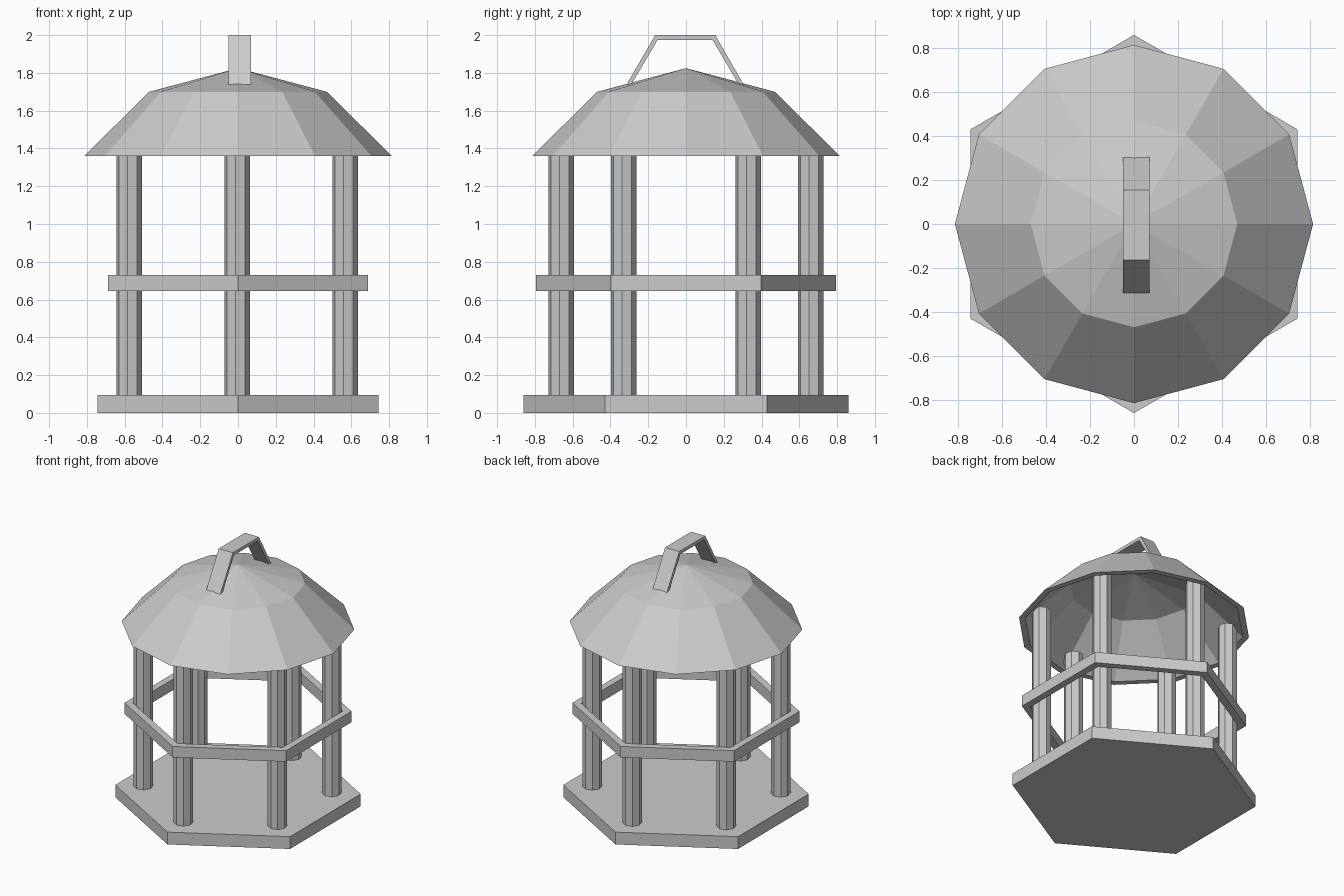
import bpy, bmesh, math

cube = bpy.data.objects.get("Cube")
if cube:
    bpy.data.objects.remove(cube, do_unlink=True)

grey = bpy.data.materials.new("plain grey")
grey.use_nodes = True
colour = (0.6, 0.6, 0.6, 1)
grey.diffuse_color = colour
grey.node_tree.nodes["Principled BSDF"].inputs["Base Color"].default_value = colour


def finish(name, bm):
    bmesh.ops.remove_doubles(bm, verts=bm.verts, dist=1e-5)
    bmesh.ops.recalc_face_normals(bm, faces=bm.faces)
    mesh = bpy.data.meshes.new(name)
    bm.to_mesh(mesh)
    bm.free()
    mesh.materials.append(grey)
    obj = bpy.data.objects.new(name, mesh)
    bpy.context.collection.objects.link(obj)
    return obj


def lathe(name, profile, sides, turn=0, centre=(0, 0), closed=False):
    """Sweep (radius, height) points around a vertical axis with flat sides."""
    bm = bmesh.new()
    rings = []
    for r, z in profile:
        angles = [turn + math.tau * i / sides for i in range(sides)]
        rings.append([bm.verts.new((centre[0] + r * math.cos(a),
                                    centre[1] + r * math.sin(a), z)) for a in angles])
    pairs = list(zip(rings, rings[1:]))
    if closed:
        pairs.append((rings[-1], rings[0]))
    for low, high in pairs:
        for i in range(sides):
            j = (i + 1) % sides
            bm.faces.new((low[i], low[j], high[j], high[i]))
    if not closed and profile[0][0] > 0:
        bm.faces.new(rings[0])
        bm.faces.new(rings[-1])
    return finish(name, bm)


# Hexagonal floor and railing, corners towards front and back
corner = math.radians(30)
lathe("base", [(0.86, 0), (0.86, 0.095)], 6, corner)
lathe("railing", [(0.735, 0.645), (0.795, 0.645), (0.795, 0.73), (0.735, 0.73)],
      6, corner, closed=True)

# Six octagonal posts, one near each corner
for i in range(6):
    a = corner + i * math.tau / 6
    lathe(f"post_{i + 1}", [(0.068, 0.09), (0.068, 1.425)], 8, math.radians(-8.5),
          (0.66 * math.cos(a) - 0.004, 0.66 * math.sin(a)))

# Twelve-sided hollow roof with a flat rim
lathe("roof", [(0, 1.825), (0.47, 1.70), (0.815, 1.36),
               (0.77, 1.36), (0.45, 1.67), (0, 1.79)], 12)

# Bent strap handle
outer = [(-0.315, 1.738), (-0.163, 2.0), (0.155, 2.0), (0.305, 1.738)]
inner = [(0.28, 1.738), (0.14, 1.975), (-0.15, 1.975), (-0.29, 1.738)]
bm = bmesh.new()
sides = [[bm.verts.new((x, y, z)) for y, z in outer + inner] for x in (-0.05, 0.07)]
count = len(sides[0])
for i in range(count):
    j = (i + 1) % count
    bm.faces.new((sides[0][i], sides[0][j], sides[1][j], sides[1][i]))
for side in sides:
    for i in range(3):
        bm.faces.new((side[i], side[i + 1], side[count - 2 - i], side[count - 1 - i]))
finish("handle", bm)
